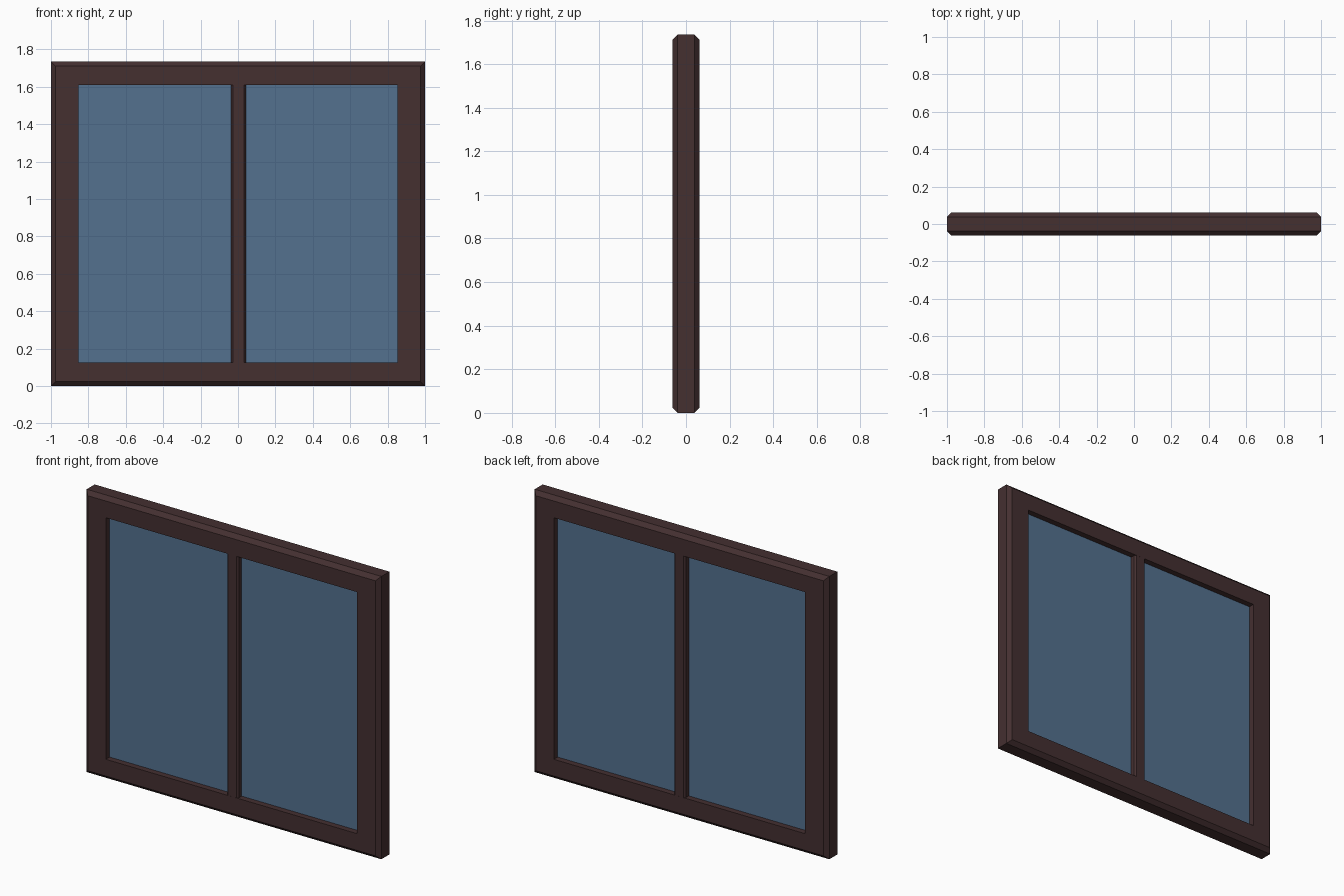
import bpy
import bmesh

cube = bpy.data.objects.get("Cube")
if cube:
    bpy.data.objects.remove(cube, do_unlink=True)

WIDTH, HEIGHT = 2.0, 1.735
HALF_DEPTH, CHAMFER = 0.0625, 0.024
OPEN_X, OPEN_Z = 0.853, 0.741      # half size of the opening
MID_Z = HEIGHT / 2


def make_material(name, rgb, alpha=1.0):
    mat = bpy.data.materials.new(name)
    mat.use_nodes = True
    bsdf = next(n for n in mat.node_tree.nodes if n.type == 'BSDF_PRINCIPLED')
    bsdf.inputs["Base Color"].default_value = (*rgb, 1.0)
    bsdf.inputs["Roughness"].default_value = 0.6
    bsdf.inputs["Alpha"].default_value = alpha
    mat.diffuse_color = (*rgb, alpha)
    return mat


def finish(name, bm, mat):
    bmesh.ops.recalc_face_normals(bm, faces=bm.faces)
    mesh = bpy.data.meshes.new(name)
    bm.to_mesh(mesh)
    bm.free()
    mesh.materials.append(mat)
    obj = bpy.data.objects.new(name, mesh)
    bpy.context.collection.objects.link(obj)
    return obj


def make_box(name, x0, x1, depth, z0, z1, mat, chamfer=0.0):
    bm = bmesh.new()
    bmesh.ops.create_cube(bm, size=1.0)
    for v in bm.verts:
        v.co.x = x1 if v.co.x > 0 else x0
        v.co.y = depth if v.co.y > 0 else -depth
        v.co.z = z1 if v.co.z > 0 else z0
    if chamfer:
        # Only the long upright edges are cut
        upright = [e for e in bm.edges
                   if abs(e.verts[0].co.z - e.verts[1].co.z) > 0.1]
        bmesh.ops.bevel(bm, geom=upright, offset=chamfer, segments=1,
                        affect='EDGES')
    return finish(name, bm, mat)


wood = make_material("dark brown wood", (0.058, 0.029, 0.030))
glass = make_material("blue glass", (0.088, 0.165, 0.275), 0.8)

# Outer frame: rectangular rings joined around a chamfered section
outer = (WIDTH / 2, MID_Z)
front = (outer[0] - CHAMFER, outer[1] - CHAMFER)
opening = (OPEN_X, OPEN_Z)
section = [(outer, CHAMFER - HALF_DEPTH), (front, -HALF_DEPTH),
           (opening, -HALF_DEPTH), (opening, HALF_DEPTH),
           (front, HALF_DEPTH), (outer, HALF_DEPTH - CHAMFER)]
bm = bmesh.new()
rings = [[bm.verts.new((sx * hx, y, MID_Z + sz * hz))
          for sx, sz in ((-1, -1), (1, -1), (1, 1), (-1, 1))]
         for (hx, hz), y in section]
for i, ring in enumerate(rings):
    after = rings[(i + 1) % len(rings)]
    for j in range(4):
        k = (j + 1) % 4
        bm.faces.new((ring[j], ring[k], after[k], after[j]))
finish("window_frame", bm, wood)

# Centre post, flush with the frame
z_low, z_high = MID_Z - OPEN_Z, MID_Z + OPEN_Z
make_box("centre_post", -0.037, 0.043, HALF_DEPTH - 0.0005, z_low, z_high,
         wood, chamfer=0.011)

# Glass panes on each side of the post
make_box("right_pane", -OPEN_X, -0.037, 0.026, z_low, z_high, glass)
make_box("left_pane", 0.043, OPEN_X, 0.026, z_low, z_high, glass)
